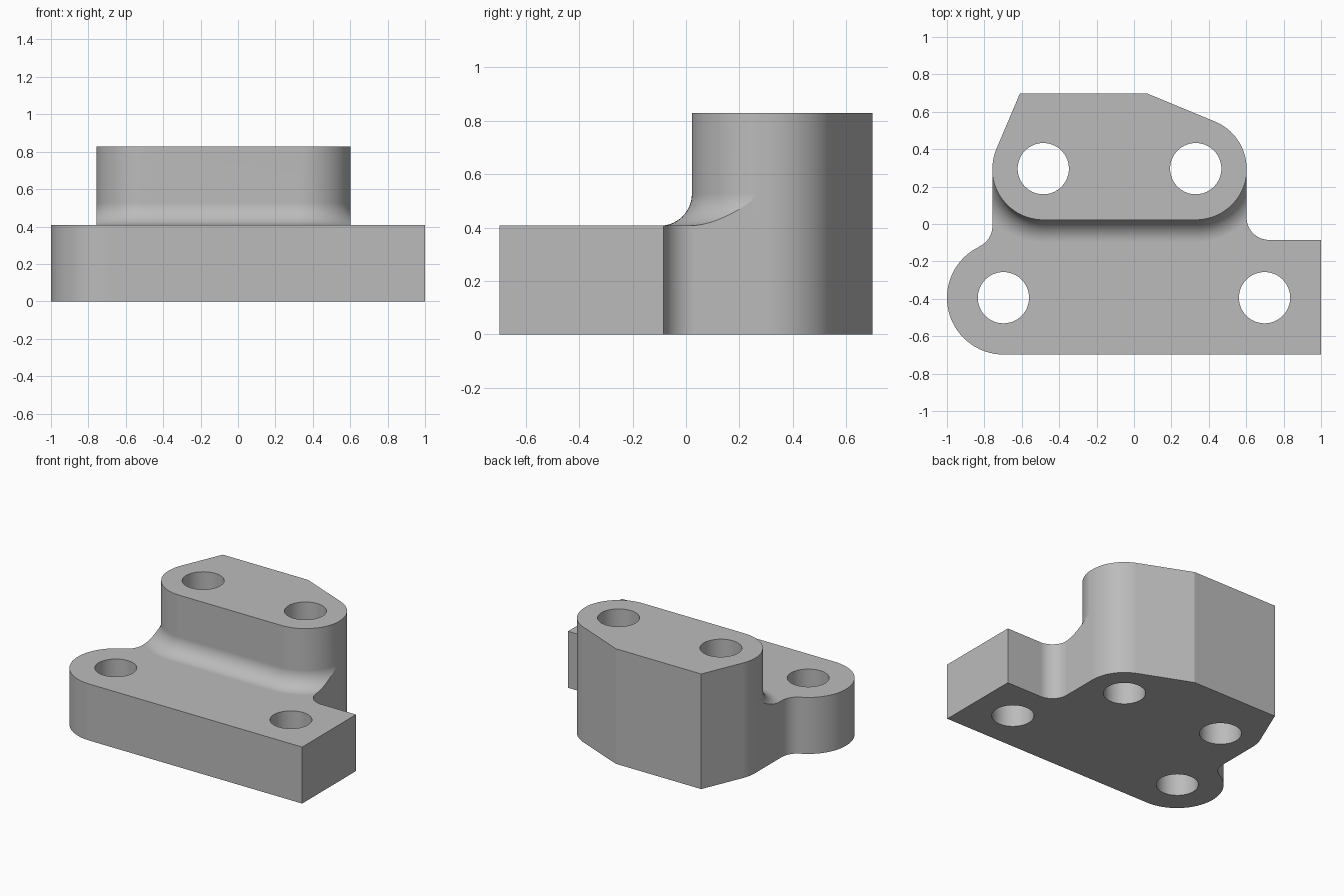
import bpy, bmesh
from math import sin, cos, radians, pi

cube = bpy.data.objects.get("Cube")
if cube:
    bpy.data.objects.remove(cube, do_unlink=True)

HALF_D, STEP, HEIGHT = 0.698, 0.407, 0.829
BOSS_L, BOSS_R, BOSS_RAD = (-0.485, 0.296), (0.33, 0.296), 0.272
FOOT, FOOT_RAD = (-0.697, -0.395), 0.303
HOLE_RAD, FILLET = 0.137, 0.12


def arc(centre, r, start, end, step=5):
    n = max(2, round(abs(end - start) / step))
    angles = [radians(start + (end - start) * i / n) for i in range(n + 1)]
    return [(centre[0] + r * cos(a), centre[1] + r * sin(a)) for a in angles]


def loft(name, rings):
    """Closed solid through a stack of (z, outline) rings."""
    bm = bmesh.new()
    loops = [[bm.verts.new((x, y, z)) for x, y in pts] for z, pts in rings]
    n = len(loops[0])
    for low, high in zip(loops, loops[1:]):
        for i in range(n):
            j = (i + 1) % n
            bm.faces.new((low[i], low[j], high[j], high[i]))
    bm.faces.new(loops[0][::-1])
    bm.faces.new(loops[-1])
    bmesh.ops.recalc_face_normals(bm, faces=bm.faces)
    mesh = bpy.data.meshes.new(name)
    bm.to_mesh(mesh)
    bm.free()
    obj = bpy.data.objects.new(name, mesh)
    bpy.context.collection.objects.link(obj)
    return obj


def activate(obj):
    bpy.ops.object.select_all(action='DESELECT')
    obj.select_set(True)
    bpy.context.view_layer.objects.active = obj


def cut(obj, cutter):
    mod = obj.modifiers.new("cut", 'BOOLEAN')
    mod.operation, mod.solver, mod.object = 'DIFFERENCE', 'EXACT', cutter
    activate(obj)
    bpy.ops.object.modifier_apply(modifier=mod.name)
    bpy.data.objects.remove(cutter, do_unlink=True)


# Full-height body on the footprint outline, counter-clockwise
outline = [(1, -HALF_D), (1, -0.085)]
outline += arc((0.722, 0.035), FILLET, 270, 180)
outline += arc(BOSS_R, BOSS_RAD, 0, 67)
outline += [(0.07, HALF_D), (-0.61, HALF_D)]
outline += arc(BOSS_L, BOSS_RAD, 157, 180)
outline += arc((-0.877, -0.011), FILLET, 0, -65)
outline += arc(FOOT, FOOT_RAD, 115, 270)
bracket = loft("bracket_body", [(0, outline), (HEIGHT, outline)])


# Clear the space above the front flange, leaving a fillet against the boss
def clearance(offset):
    r = BOSS_RAD + 0.002 + offset
    front = arc(BOSS_L, r, 180, 270) + arc(BOSS_R, r, 270, 360)
    return [(-3, BOSS_L[1])] + front + [(3, BOSS_R[1]), (3, -3), (-3, -3)]


rings = []
for i in range(15):
    a = i / 14 * pi / 2
    rings.append((STEP + FILLET * (1 - cos(a)), clearance(FILLET * (1 - sin(a)))))
rings.append((1, clearance(0)))
cut(bracket, loft("flange_cutter", rings))

# Four through holes
for centre in (BOSS_L, BOSS_R, (-0.698, -0.394), (0.698, -0.394)):
    circle = arc(centre, HOLE_RAD, 0, 360)[:-1]
    cut(bracket, loft("hole_cutter", [(-0.2, circle), (1.2, circle)]))

# Plain grey metal
grey = bpy.data.materials.new("plain_grey")
grey.use_nodes = True
colour = (0.50, 0.50, 0.50, 1)
grey.diffuse_color = colour
grey.node_tree.nodes["Principled BSDF"].inputs["Base Color"].default_value = colour
bracket.data.materials.clear()
bracket.data.materials.append(grey)
for face in bracket.data.polygons:
    face.material_index = 0

# Smooth curved walls, crisp corners
activate(bracket)
bpy.ops.object.shade_smooth_by_angle(angle=radians(15))
weighted = bracket.modifiers.new("weighted_normals", 'WEIGHTED_NORMAL')
weighted.keep_sharp = True
